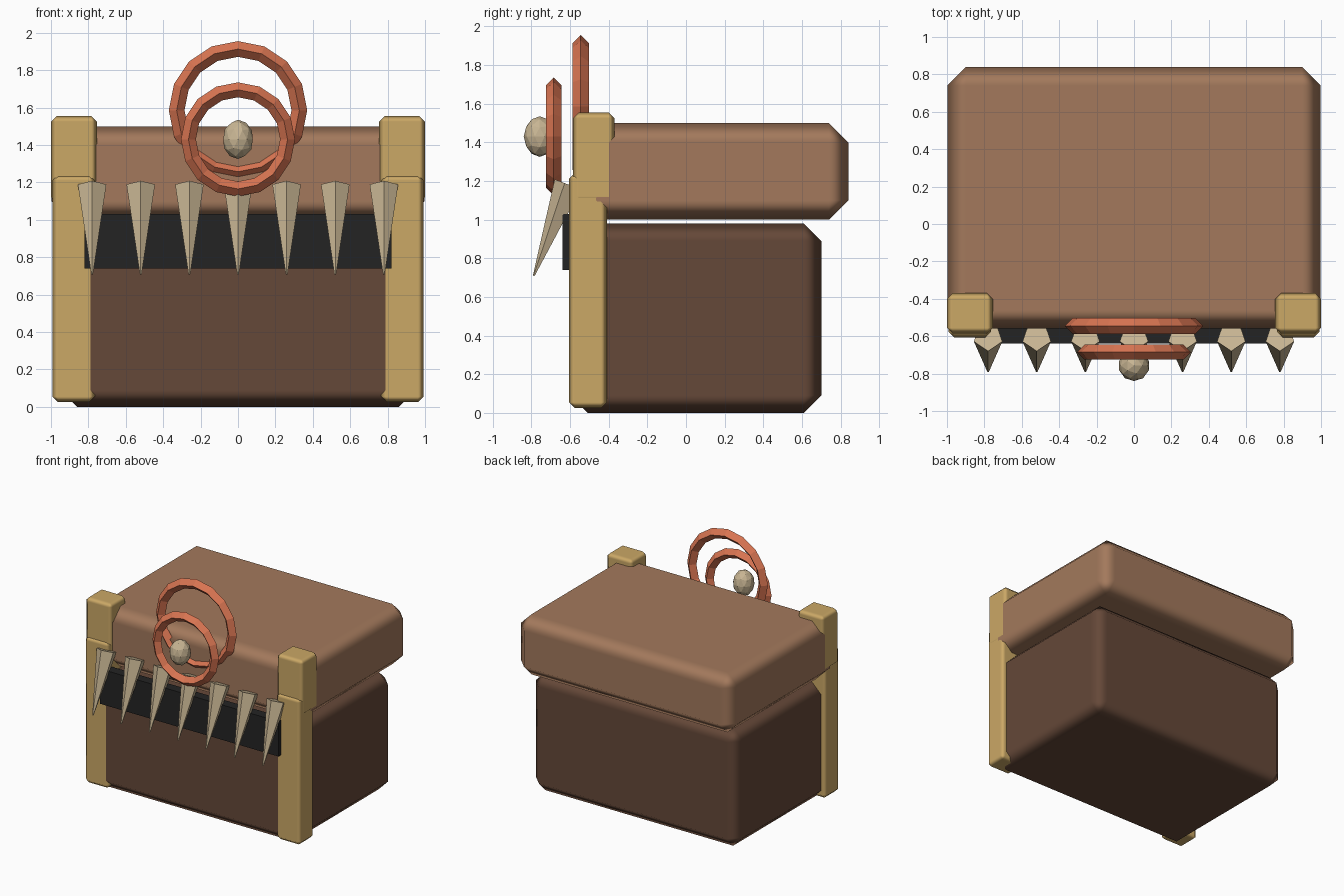
import bpy, math
from mathutils import Matrix

if "Cube" in bpy.data.objects:
    bpy.data.objects.remove(bpy.data.objects["Cube"])


def mat(name, r, g, b):
    m = bpy.data.materials.new(name)
    lin = [((c / 255 + 0.055) / 1.055) ** 2.4 for c in (r, g, b)]
    m.diffuse_color = (*lin, 1)
    m.use_nodes = True
    m.node_tree.nodes["Principled BSDF"].inputs["Base Color"].default_value = m.diffuse_color
    return m


DARK_WOOD = mat("dark_wood", 101, 72, 56)
LIGHT_WOOD = mat("light_wood", 163, 121, 92)
GOLD = mat("gold", 203, 168, 102)
BLACK = mat("black", 36, 36, 36)
BONE = mat("bone", 200, 181, 147)
COPPER = mat("copper", 217, 117, 82)


def finish(name, material):
    ob = bpy.context.object
    ob.name = name
    ob.data.materials.append(material)
    return ob


def box(name, material, x, y, z, bevel=0.0):
    """Box from (min, max) ranges, with a one-step softened bevel."""
    bpy.ops.mesh.primitive_cube_add(size=1)
    ob = finish(name, material)
    size = [b - a for a, b in (x, y, z)]
    mid = [(a + b) / 2 for a, b in (x, y, z)]
    ob.data.transform(Matrix.Translation(mid) @ Matrix.Diagonal((*size, 1)))
    if bevel:
        bpy.ops.object.shade_smooth()
        mod = ob.modifiers.new("bevel", 'BEVEL')
        mod.width = bevel
        mod.segments = 1
        mod.harden_normals = True
    return ob


def ring(name, y, z, major, minor):
    """Upright ring with a diamond cross-section."""
    bpy.ops.mesh.primitive_torus_add(
        major_segments=16, minor_segments=4, major_radius=major,
        minor_radius=minor, location=(0, y, z), rotation=(math.pi / 2, 0, 0))
    return finish(name, COPPER)


# Chest body and lid
box("body", DARK_WOOD, (-0.95, 0.95), (-0.6, 0.7), (0, 0.98), 0.09)
box("lid", LIGHT_WOOD, (-0.998, 0.998), (-0.56, 0.84), (1.0, 1.5), 0.1)

# Dark mouth strip
box("mouth", BLACK, (-0.82, 0.82), (-0.64, -0.56), (0.74, 1.03))

# Corner posts and lid brackets
for side, s in (("left", -1), ("right", 1)):
    box(side + "_post", GOLD, sorted((s * 0.765, s * 0.992)),
        (-0.606, -0.41), (0.025, 1.24), 0.03)
    box(side + "_bracket", GOLD, sorted((s * 0.755, s * 1.0)),
        (-0.585, -0.37), (1.09, 1.555), 0.03)

# Row of five-sided teeth leaning forward
TILT, LENGTH = 0.37, 0.505
for i in range(7):
    bpy.ops.mesh.primitive_cone_add(vertices=5, radius1=0.08, radius2=0.005, depth=LENGTH)
    tooth = finish(f"tooth_{i + 1}", BONE)
    tooth.data.transform(
        Matrix.Translation((-0.78 + 0.26 * i, -0.605, 1.18))
        @ Matrix.Rotation(math.pi - TILT, 4, 'X')
        @ Matrix.Translation((0, 0, LENGTH / 2)))

# Eye rings and eyeball
ring("large_ring", -0.545, 1.585, 0.328, 0.042)
ring("small_ring", -0.685, 1.43, 0.265, 0.04)
bpy.ops.mesh.primitive_ico_sphere_add(subdivisions=2, radius=1, location=(0, -0.757, 1.43))
eye = finish("eyeball", BONE)
eye.data.transform(Matrix.Diagonal((0.083, 0.083, 0.105, 1)))
